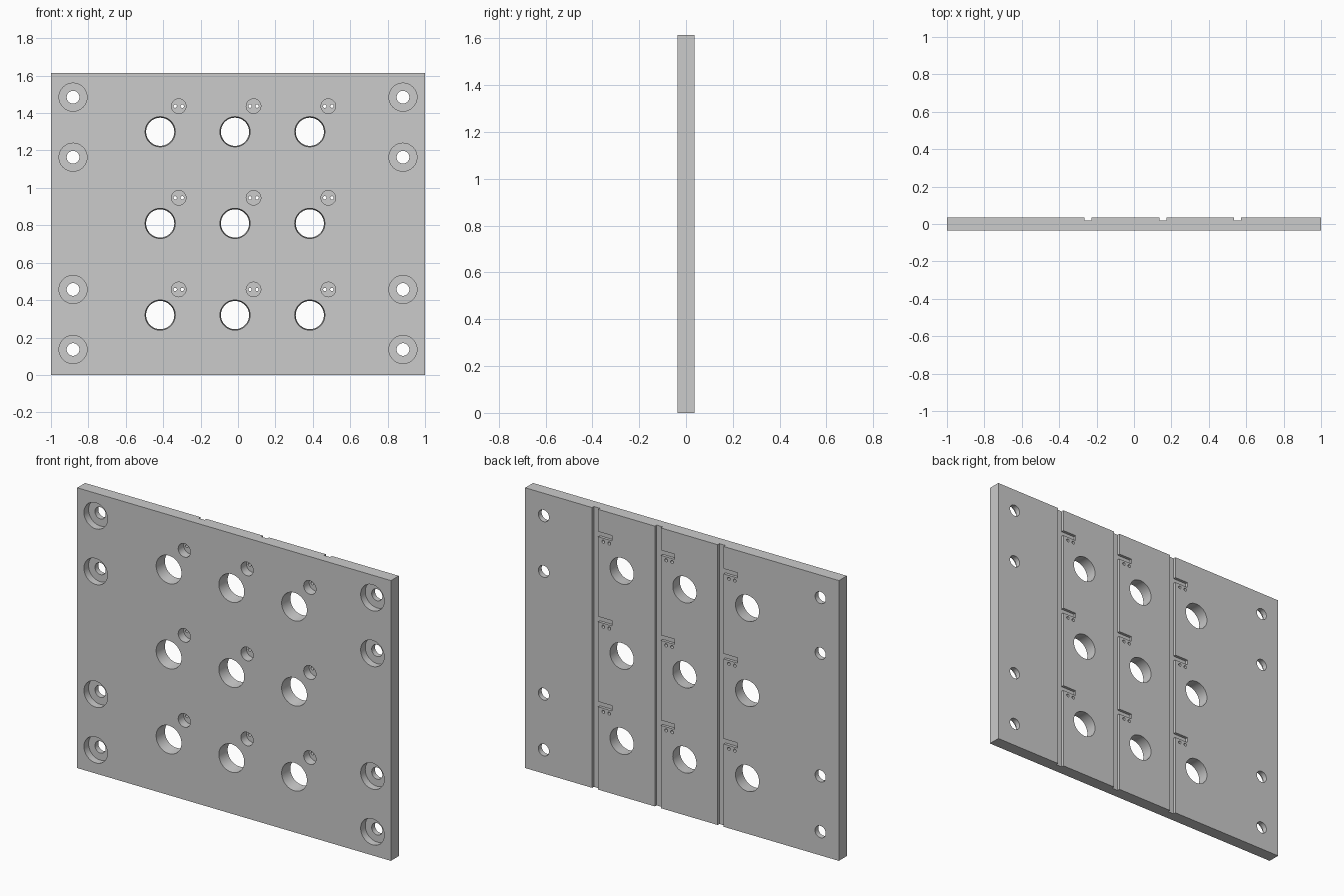
import bpy, bmesh
from math import pi
from mathutils import Matrix, Vector

if "Cube" in bpy.data.objects:
    bpy.data.objects.remove(bpy.data.objects["Cube"])

HEIGHT, HALF = 1.615, 0.036
COLUMNS = (-0.416, -0.016, 0.384)
ROWS = (0.32, 0.81, 1.30)
SCREWS = [(sx * 0.882, z) for sx in (-1, 1) for z in (0.136, 0.457, 1.164, 1.485)]
LEDS = [(x + 0.099, z + 0.137) for x in COLUMNS for z in ROWS]


def drill(bm, x, z, r_front, r_back, y0, y1, sides=48):
    """Round bit along y, from y0 (front) to y1 (back)."""
    place = Matrix.Translation((x, (y0 + y1) / 2, z)) @ Matrix.Rotation(pi / 2, 4, 'X')
    bmesh.ops.create_cone(bm, cap_ends=True, segments=sides, radius1=r_back,
                          radius2=r_front, depth=y1 - y0, matrix=place)


def extrude_profile(bm, points, y0, y1):
    """Closed x-z outline extruded along y."""
    face = bm.faces.new([bm.verts.new((x, y0, z)) for x, z in points])
    out = bmesh.ops.extrude_face_region(bm, geom=[face])["geom"]
    bmesh.ops.translate(bm, vec=Vector((0, y1 - y0, 0)),
                        verts=[v for v in out if isinstance(v, bmesh.types.BMVert)])


def to_object(bm, name):
    bmesh.ops.recalc_face_normals(bm, faces=bm.faces)
    mesh = bpy.data.meshes.new(name)
    bm.to_mesh(mesh)
    bm.free()
    obj = bpy.data.objects.new(name, mesh)
    bpy.context.collection.objects.link(obj)
    return obj


def cut(target, bm, name):
    """Subtract the cutter from the target and discard it."""
    cutter = to_object(bm, name)
    cutter.hide_render = True
    mod = target.modifiers.new(name, 'BOOLEAN')
    mod.operation, mod.solver, mod.object = 'DIFFERENCE', 'EXACT', cutter
    bpy.context.view_layer.objects.active = target
    bpy.ops.object.modifier_apply(modifier=name)
    bpy.data.objects.remove(cutter)


# Flat panel
bm = bmesh.new()
extrude_profile(bm, [(-1, 0), (1, 0), (1, HEIGHT), (-1, HEIGHT)], -HALF, HALF)
panel = to_object(bm, "mounting_panel")

# Tapered button holes, screw counterbores and lamp pockets
bm = bmesh.new()
for x in COLUMNS:
    for z in ROWS:
        drill(bm, x, z, 0.081, 0.075, -HALF - 0.004, HALF + 0.004, 64)
for x, z in SCREWS:
    drill(bm, x, z, 0.075, 0.075, -0.1, 0.006)
for x, z in LEDS:
    drill(bm, x, z, 0.039, 0.039, -0.1, 0.014)
cut(panel, bm, "front_recesses")

# Screw shafts and paired lamp pin holes
bm = bmesh.new()
for x, z in SCREWS:
    drill(bm, x, z, 0.034, 0.034, -0.1, 0.1)
for x, z in LEDS:
    for side in (-1, 1):
        drill(bm, x + side * 0.019, z, 0.009, 0.009, -0.1, 0.1, 24)
cut(panel, bm, "through_holes")

# Wiring channels on the back, each with three short side branches
bm = bmesh.new()
for x in COLUMNS:
    left, right, tip = x + 0.151, x + 0.189, x + 0.063
    outline = [(left, -0.1), (right, -0.1), (right, HEIGHT + 0.1), (left, HEIGHT + 0.1)]
    for z in reversed(ROWS):
        low, high = z + 0.157, z + 0.187
        outline += [(left, high), (tip, high), (tip, low), (left, low)]
    extrude_profile(bm, outline, HALF - 0.016, 0.1)
cut(panel, bm, "wire_channels")

# Smooth bores, crisp edges
bpy.ops.object.select_all(action='DESELECT')
panel.select_set(True)
bpy.context.view_layer.objects.active = panel
bpy.ops.object.shade_smooth_by_angle(angle=pi / 6)
